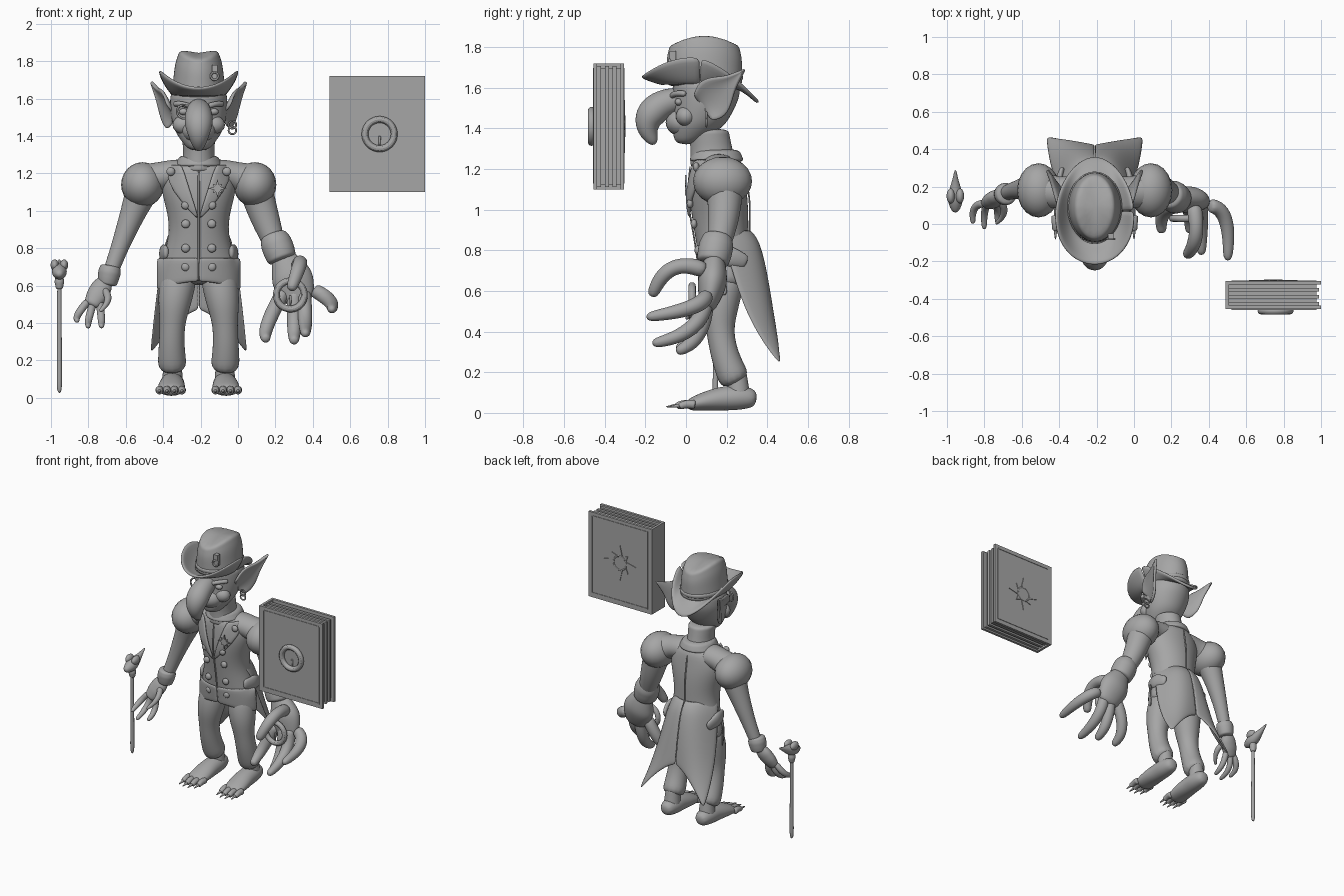
import bpy, bmesh
from math import sin, cos, pi
from mathutils import Vector

if "Cube" in bpy.data.objects:
    bpy.data.objects.remove(bpy.data.objects["Cube"])

CENTRE = -.21  # centre line of the figure
UPRIGHT = (pi / 2, 0, 0)
GREY = (.38, .38, .38, 1)
material = bpy.data.materials.new("plain grey")
material.use_nodes = True
material.diffuse_color = GREY
material.node_tree.nodes["Principled BSDF"].inputs["Base Color"].default_value = GREY


def build(name, verts, faces, levels=0, thickness=0):
    data = bpy.data.meshes.new(name)
    data.from_pydata(verts, [], faces)
    bm = bmesh.new()
    bm.from_mesh(data)
    bmesh.ops.recalc_face_normals(bm, faces=bm.faces)
    bm.to_mesh(data)
    bm.free()
    data.materials.append(material)
    part = bpy.data.objects.new(name, data)
    bpy.context.collection.objects.link(part)
    if thickness:
        solid = part.modifiers.new("thickness", 'SOLIDIFY')
        solid.thickness, solid.offset = thickness, 0
    if levels:
        data.shade_smooth()
        smooth = part.modifiers.new("smooth", 'SUBSURF')
        smooth.levels = smooth.render_levels = levels


def blend(values, t):
    """Read evenly spaced values at t from 0 to 1."""
    place = t * (len(values) - 1)
    low = min(int(place), max(len(values) - 2, 0))
    high = min(low + 1, len(values) - 1)
    return values[low] + (values[high] - values[low]) * (place - low)


def bezier(points, t):
    while len(points) > 1:
        points = [a.lerp(b, t) for a, b in zip(points, points[1:])]
    return points[0]


def skin(name, rings):
    n = len(rings[0])
    faces = [(r * n + k, r * n + (k + 1) % n, (r + 1) * n + (k + 1) % n, (r + 1) * n + k)
             for r in range(len(rings) - 1) for k in range(n)]
    total = n * len(rings)
    faces += [tuple(range(n)), tuple(range(total - n, total))]
    build(name, [v for ring in rings for v in ring], faces, 2)


def loft(name, low, high, centres, widths, depths, saddle=0, sides=16, steps=7):
    """Level oval rings stacked on the centre line."""
    rings = []
    for step in range(steps + 1):
        t = step / steps
        ring = []
        for k in range(sides):
            x = blend(widths, t) * cos(2 * pi * k / sides)
            y = blend(depths, t) * sin(2 * pi * k / sides)
            lift = saddle * t * (2 * x * x - y * y)
            ring.append((CENTRE + x, blend(centres, t) + y, low + (high - low) * t + lift))
        rings.append(ring)
    skin(name, rings)


def tube(name, path, radii, flatness=(1,), sides=10, steps=6):
    """Oval rings along a curved path."""
    path = [Vector(p) for p in path]
    main = path[-1] - path[0]
    across = Vector((0, 1, 0)) if abs(main.x) > main.length * .8 else Vector((1, 0, 0))
    rings = []
    for step in range(steps + 1):
        t = step / steps
        ahead = bezier(path, min(t + .05, 1)) - bezier(path, max(t - .05, 0))
        ahead.normalize()
        u = (across - ahead * across.dot(ahead)).normalized() * blend(radii, t)
        v = ahead.cross(u) * blend(flatness, t)
        middle = bezier(path, t)
        rings.append([middle + u * cos(2 * pi * k / sides) + v * sin(2 * pi * k / sides)
                      for k in range(sides)])
    skin(name, rings)


def sheet(name, shape, columns, rows, thickness):
    verts = [shape(i / columns, j / rows) for j in range(rows + 1) for i in range(columns + 1)]
    w = columns + 1
    faces = [(j * w + i, j * w + i + 1, j * w + w + i + 1, j * w + w + i)
             for j in range(rows) for i in range(columns)]
    build(name, verts, faces, 1, thickness)


def finish(name, smooth=True):
    part = bpy.context.object
    part.name = name
    part.data.materials.append(material)
    if smooth:
        bpy.ops.object.shade_smooth_by_angle()


def ball(name, place, size):
    bpy.ops.mesh.primitive_uv_sphere_add(segments=20, ring_count=12, location=place)
    bpy.context.object.scale = size
    finish(name)


def box(name, low, high):
    low, high = Vector(low), Vector(high)
    bpy.ops.mesh.primitive_cube_add(size=1, location=(low + high) / 2)
    bpy.context.object.scale = high - low
    finish(name, False)


def hoop(name, place, radius, wire):
    bpy.ops.mesh.primitive_torus_add(location=place, rotation=UPRIGHT,
                                     major_radius=radius, minor_radius=wire)
    finish(name)


def star(name, place, radius):
    spokes = [radius * (1, .4, .7, .4)[k % 4] for k in range(16)]
    verts = [Vector(place) + Vector((sin(k * pi / 8), 0, cos(k * pi / 8))) * spoke
             for k, spoke in enumerate(spokes)] + [Vector(place)]
    build(name, verts, [(k, (k + 1) % 16, 16) for k in range(16)], thickness=.009)


# Torso, neck and head
LOW, HIGH = .6, 1.28
MIDDLES = (.21, .18, .16, .15)
WIDTHS = (.22, .21, .18, .16, .17, .2, .21, .13)
DEPTHS = (.13, .13, .15, .12)
loft("tailcoat_body", LOW, HIGH, MIDDLES, WIDTHS, DEPTHS)
loft("neck", 1.2, 1.4, (.14, .11), (.1, .085, .09), (.12, .105, .1))
loft("collar", 1.23, 1.3, (.15,), (.14, .12, .1), (.14, .13, .11), steps=3)
loft("head", 1.32, 1.65, (0, .07, .1, .1), (.05, .12, .15, .16, .15), (.05, .13, .15, .17, .17))


def chest(x, z, side=-1):
    """Front or back surface of the torso."""
    t = (z - LOW) / (HIGH - LOW)
    curve = max(0, 1 - (x / blend(WIDTHS, t)) ** 2) ** .5
    return blend(MIDDLES, t) + side * blend(DEPTHS, t) * curve


# Hooked nose, muzzle and wide grin
nose = [(CENTRE, y, z) for y, z in ((.02, 1.55), (-.17, 1.55), (-.25, 1.42), (-.15, 1.32))]
tube("nose", nose, (.05, .075, .08, .06, .02), sides=12)
ball("muzzle", (CENTRE, -.02, 1.43), (.09, .08, .07))
grin = [(CENTRE + x, -.06 + abs(x), 1.37 + abs(x) / 2) for x in (-.1, -.05, 0, .05, .1)]
tube("lower_lip", grin, (.01, .015, .01))

# Hat
loft("hat_crown", 1.6, 1.85, (.09,), (.15, .14, .13, .1), (.19, .19, .19, .17), saddle=1)
loft("hat_band", 1.62, 1.68, (.09,), (.15,), (.195,), steps=2)


def brim(u, v):
    angle, reach = 2 * pi * u, .6 + .4 * v
    x, y = cos(angle) * .21 * reach, sin(angle) * .29 * reach
    curl = .13 * v ** 1.5 * cos(angle) ** 2 - .06 * v * max(0, sin(angle))
    return (CENTRE + x * (1 - sin(angle) / 10), .07 + y, 1.62 - y * v / 8 + curl)


sheet("hat_brim", brim, 28, 4, .02)
box("hat_badge", (CENTRE + .07, -.08, 1.7), (CENTRE + .1, -.05, 1.78))
hoop("hat_badge_ring", (CENTRE + .085, -.08, 1.72), .02, .006)

for s, side in ((1, "left_"), (-1, "right_")):
    def at(x, y, z):
        return Vector((CENTRE + s * x, y, z))

    # Pointed cupped ear
    def ear(u, v):
        width = (.09 + .05 * sin(pi * min(1, v * 1.5))) * (1 - v ** 1.6)
        k = 2 * u - 1
        return at(.13 + v / 8 + .04 * k * k * (1 - v), .08 + .21 * v - width * k / 2,
                  1.5 + .19 * v + .7 * width * k)

    sheet(side + "ear", ear, 6, 8, .02)
    ball(side + "eye", at(.08, -.035, 1.53), (.026, .02, .018))
    tube(side + "brow", [at(.03, -.07, 1.55), at(.09, -.07, 1.58), at(.13, 0, 1.57)], (.015,))
    ball(side + "cheek", at(.08, 0, 1.46), (.06, .05, .05))

    # Shoulder and puffed sleeve
    tube(side + "shoulder", [at(.08, .16, 1.2), at(.2, .17, 1.2), at(.32, .18, 1.14)],
         (.1, .09, .11), (.8, 1))
    ball(side + "puffed_sleeve", at(.3, .18, 1.14), (.115, .145, .12))

    # Coat trimmings
    def lapel(u, v):
        x = .09 * (1 - v) * (1 - u) + blend((.17, .17, .1, .01), v) * u
        z = 1.25 - .29 * v
        return at(x, chest(x, z) - .01, z)

    def hem(u, v):
        x, z = .225 * u, .75 - (.13 + .05 * u * u) * v
        return at(x, chest(x, z) - .006, z)

    sheet(side + "lapel", lapel, 4, 3, .018)
    sheet(side + "front_hem", hem, 8, 4, .014)
    for z in (.7, .8, .93, 1.03):
        ball(side + "button", at(.07, chest(.07, z) - .006, z), (.023, .016, .023))
    ball(side + "shoulder_button", at(.15, .05, 1.21), (.023, .016, .023))
    tube(side + "pocket_flap", [at(.17, .12, .78), at(.21, .21, .78), at(.17, .3, .74)],
         (.015, .025, .015), (2.2,))

    # Flared coat tail, lowest at its outer corner
    def tail(u, v):
        bottom = .47 - .24 * u ** 1.5
        wrap = u ** 3 * (1 - v ** 3) / 6
        y = .31 + .16 * v ** .6 - wrap - (1 - u) * v / 20
        return at(u * (.15 + v ** .6 / 9), y, .9 + (bottom - .9) * v)

    sheet(side + "coat_tail", tail, 8, 10, .014)

    # Trouser leg and bare foot
    tube(side + "trouser_leg", [at(.1, .2, .68), at(.16, .11, .4), at(.14, .25, .14)],
         (.1, .1, .07, .07, .085), sides=12)
    tube(side + "ankle", [at(.14, .25, .2), at(.14, .26, .08)], (.05, .06))
    tube(side + "foot", [at(.14, .35, .07), at(.14, .2, .09), at(.15, 0, .035)],
         (.04, .07, .07, .08, .07), (1, .9, .4))
    for k in range(4):
        x, y = .09 + .04 * k, -.02 * sin(k)
        tube(side + "toe", [at(x, y + .05, .04), at(x, y, .05), at(x, y - .03, .03)], (.024, .018))
        tube(side + "toe_claw", [at(x, y, .04), at(x, y - .08, .03)], (.014, .003))

# Chest badge and seams
star("chest_badge", (CENTRE + .1, chest(.1, 1.12) - .035, 1.12), .05)
for name, face in (("front_seam", -1), ("back_seam", 1)):
    def seam(u, v):
        z = .62 + .6 * v
        return (CENTRE + (u - .5) * .012, chest(0, z, face) + face * .004, z)

    sheet(name, seam, 1, 10, .009)

# Earrings and monocle
for drop in (0, .03):
    hoop("earring", (CENTRE + .18, .1, 1.46 - drop), .02, .005)
hoop("monocle", (CENTRE - .08, -.08, 1.53), .036, .006)

# Arms, cuffs and palms
tube("right_arm", [(-.5, .19, 1.14), (-.6, .2, .9), (-.7, .16, .62)], (.1, .07, .05, .04))
tube("right_cuff", [(-.68, .16, .71), (-.7, .16, .6)], (.055, .065, .06, .05))
tube("right_palm", [(-.7, .16, .64), (-.74, .14, .57), (-.79, .1, .49)],
     (.035, .06, .06, .04), (.7,))
tube("left_arm", [(.09, .19, 1.14), (.14, .2, .95), (.23, .14, .74)], (.1, .08, .05))
tube("left_cuff", [(.185, .16, .88), (.24, .13, .73)], (.07, .09, .09, .08))
tube("left_palm", [(.22, .14, .78), (.3, .14, .65), (.33, .1, .5)],
     (.05, .09, .12, .11, .07), (.8, .5))


def fingers(side, knuckle, spacing, tips, radius):
    """Curled fingers fanned from a row of knuckles."""
    for k, tip in enumerate(tips):
        start, tip = Vector(knuckle) + Vector((spacing * k, 0, 0)), Vector(tip)
        bend = tip + (tip - start) * .3
        bend.y, bend.z = start.y, tip.z + radius
        tube(side + "finger", [start, bend, tip], (radius, radius, radius * .9, radius * .6))


fingers("right_", (-.8, .11, .52), .03, ((-.86, 0, .41), (-.8, -.03, .38), (-.73, 0, .38)), .022)
tube("right_thumb", [(-.72, .13, .58), (-.66, .06, .53), (-.74, 0, .46)], (.022, .02, .01))
fingers("left_", (.4, .1, .58), -.05,
        ((.5, -.2, .47), (.36, -.17, .34), (.3, -.05, .3), (.15, -.05, .31)), .042)
tube("left_thumb", [(.32, .1, .7), (.36, -.1, .79), (.28, -.17, .57)], (.045, .04, .04, .03))
hoop("hand_amulet", (.28, .03, .55), .075, .018)
tube("amulet_tick", [(.28, .03, .55), (.28, .03, .49)], (.008, .004))

# Cane with a bird-like head
tube("cane_shaft", [(-.955, .145, .02), (-.955, .145, .64)], (.015, .012))
tube("cane_collar", [(-.955, .145, .58), (-.955, .145, .66)], (.018, .028, .02))
tube("cane_head", [(-.955, .06, .66), (-.955, .17, .67), (-.955, .29, .74)],
     (.015, .04, .047, .03, .015, .005))
for offset in (-.025, .025):
    ball("cane_head_brow", (-.955 + offset, .15, .71), (.022, .04, .03))

# Floating book
LEFT, RIGHT, BOTTOM, TOP, FRONT, BACK = .49, 1, 1.1, 1.72, -.455, -.305
BOARD, MARGIN, LINE = .018, .03, .007
for name, y in (("front_cover", FRONT), ("back_cover", BACK - BOARD)):
    box(name, (LEFT, y, BOTTOM), (RIGHT, y + BOARD, TOP))
box("book_spine", (LEFT, FRONT, BOTTOM), (LEFT + BOARD, BACK, TOP))
sheets = 6
leaf = (BACK - FRONT - 2 * BOARD) / sheets
for k in range(sheets):
    y, inset = FRONT + BOARD + k * leaf, .012 + .012 * (k % 2)
    box("page_block", (LEFT + BOARD, y, BOTTOM + inset), (RIGHT - inset, y + leaf, TOP - inset))
for y in (FRONT, BACK):
    x0, x1, z0, z1 = LEFT + MARGIN, RIGHT - MARGIN, BOTTOM + MARGIN, TOP - MARGIN
    near, far = y - LINE / 2, y + LINE / 2
    for x in (x0, x1):
        box("cover_border", (x, near, z0), (x + LINE, far, z1))
    for z in (z0, z1):
        box("cover_border", (x0, near, z), (x1, far, z + LINE))
hoop("cover_ring", (.757, FRONT - .01, 1.41), .078, .018)
tube("cover_ring_tick", [(.757, FRONT, 1.4), (.757, FRONT, 1.35)], (.008, .005))
star("back_cover_star", (.745, BACK, 1.41), .13)
hoop("back_star_hub", (.745, BACK, 1.41), .05, .007)
